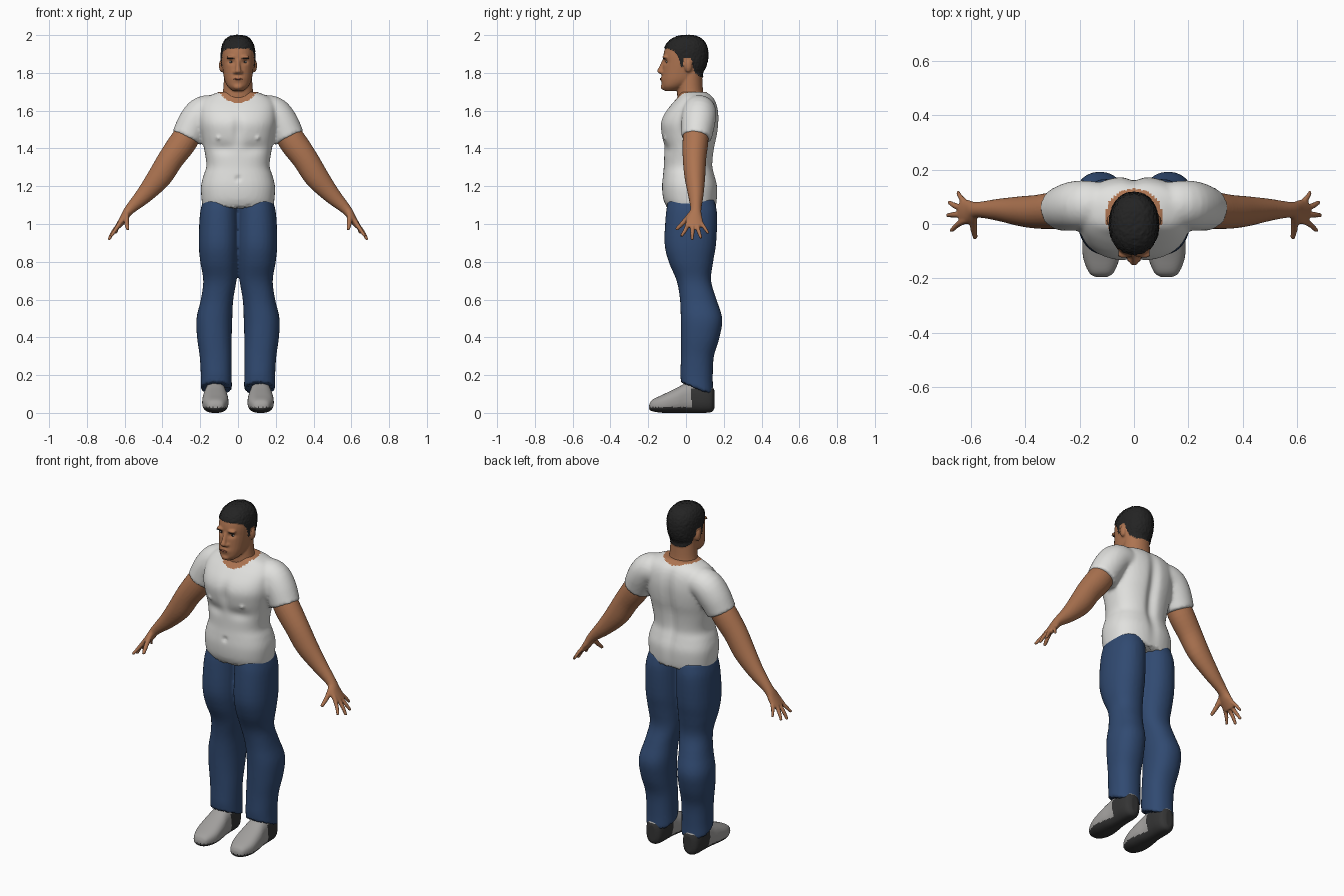
import bpy, bmesh, math, random
from mathutils import Vector, Matrix

if "Cube" in bpy.data.objects:
    bpy.data.objects.remove(bpy.data.objects["Cube"])

random.seed(4)
X, Y, Z = Vector((1, 0, 0)), Vector((0, 1, 0)), Vector((0, 0, 1))


def material(name, r, g, b):
    m = bpy.data.materials.new(name)
    m.diffuse_color = (r, g, b, 1)
    m.use_nodes = True
    m.node_tree.nodes["Principled BSDF"].inputs["Base Color"].default_value = m.diffuse_color
    return m


SKIN = material("skin", 0.42, 0.175, 0.082)
SHIRT = material("white cotton", 0.75, 0.75, 0.73)
JEANS = material("blue denim", 0.03, 0.068, 0.165)
HAIR = material("black hair", 0.017, 0.017, 0.017)
SHOE = material("grey canvas", 0.36, 0.35, 0.34)
SOLE = material("dark rubber", 0.035, 0.035, 0.035)
EYE = material("eye white", 0.55, 0.5, 0.45)
LIP = material("lip", 0.25, 0.085, 0.05)


def loft(bm, pts, side=1, axis=None, u_ref=Y, power=2.0, n=28, sub=4):
    """Skin rings (x, y, z, half width, half depth along u_ref) along a smooth path."""
    ps = [Vector(p) for p in pts]
    ps = [2 * ps[0] - ps[1]] + ps + [2 * ps[-1] - ps[-2]]
    rows = []
    for i in range(1, len(ps) - 2):
        a, b, c, d = ps[i - 1:i + 3]
        for k in range(sub):
            t = k / sub
            rows.append(0.5 * (2 * b + (c - a) * t + (2 * a - 5 * b + 4 * c - d) * t * t
                               + (3 * b - a - 3 * c + d) * t ** 3))
    rows.append(ps[-2])
    rings = []
    for i, r in enumerate(rows):
        lo, hi = rows[max(i - 1, 0)], rows[min(i + 1, len(rows) - 1)]
        t = axis or (Vector(hi[:3]) - Vector(lo[:3])).normalized()
        u = (u_ref - t * u_ref.dot(t)).normalized()
        v = u.cross(t)
        ring = []
        for k in range(n):
            c, s = math.cos(math.tau * k / n), math.sin(math.tau * k / n)
            c, s = (math.copysign(abs(q) ** (2 / power), q) for q in (c, s))
            p = Vector(r[:3]) + v * c * r[3] + u * s * r[4]
            ring.append(bm.verts.new((p.x * side, p.y, p.z)))
        rings.append(ring)
    faces = [bm.faces.new((a[k], a[(k + 1) % n], b[(k + 1) % n], b[k]))
             for a, b in zip(rings, rings[1:]) for k in range(n)]
    faces += [bm.faces.new(rings[0]), bm.faces.new(rings[-1])]
    bmesh.ops.recalc_face_normals(bm, faces=faces)


def stack(rows):
    """Rows (z, centre x, half width, front y, back y) to loft rings."""
    return [(cx, (f + b) / 2, z, rx, (b - f) / 2) for z, cx, rx, f, b in rows]


def ball(bm, centre, radii):
    m = Matrix.Translation(centre) @ Matrix.Diagonal((*radii, 1))
    bmesh.ops.create_uvsphere(bm, u_segments=16, v_segments=10, radius=1, matrix=m)


def finish(name, bm, mats, voxel=0, smooth=3, shape=None, rule=None):
    """Fuse the pieces into one skin, sculpt it, then colour faces by rule."""
    me = bpy.data.meshes.new(name)
    bm.to_mesh(me)
    bm.free()
    ob = bpy.data.objects.new(name, me)
    bpy.context.collection.objects.link(ob)
    if voxel:
        r = ob.modifiers.new("fuse", "REMESH")
        r.mode, r.voxel_size = "VOXEL", voxel
        s = ob.modifiers.new("soften", "SMOOTH")
        s.factor, s.iterations = 0.5, smooth
        dg = bpy.context.evaluated_depsgraph_get()
        ob.data = bpy.data.meshes.new_from_object(ob.evaluated_get(dg))
        ob.modifiers.clear()
        me = ob.data
    if shape:
        new = [shape(v.co.copy(), v.normal.copy()) for v in me.vertices]
        for v, co in zip(me.vertices, new):
            v.co = co
    me.materials.clear()
    for m in mats:
        me.materials.append(m)
    for p in me.polygons:
        p.use_smooth = True
        p.material_index = rule(p.center) if rule else 0
    me.update()
    return ob


def bump(a, b, w):
    return math.exp(-((a - b) / w) ** 2)


# Shirt: torso and both sleeves, with neckline skin
bm = bmesh.new()
loft(bm, stack([
    (1.085, 0, .186, -.10, .158), (1.13, 0, .193, -.12, .165), (1.2, 0, .196, -.127, .167),
    (1.26, 0, .182, -.122, .153), (1.31, 0, .167, -.117, .143), (1.4, 0, .18, -.117, .152),
    (1.47, 0, .193, -.13, .167), (1.53, 0, .203, -.135, .174), (1.58, 0, .205, -.117, .174),
    (1.63, 0, .20, -.08, .165), (1.67, 0, .17, -.045, .145), (1.70, 0, .10, -.03, .11)]),
    axis=Z, power=2.4, n=40)
for s in (1, -1):
    loft(bm, [(.10, .065, 1.6, .08, .085), (.18, .07, 1.592, .087, .09), (.228, .065, 1.54, .088, .09),
              (.272, .055, 1.455, .083, .08)], side=s)


def shirt_shape(p, n):
    if p.y > .08:
        p.y -= .022 * bump(p.x, 0, .03) * bump(p.z, 1.42, .22)
    elif p.y < -.05:
        p.y += .012 * bump(p.x, 0, .025) * bump(p.z, 1.5, .07)
        p.y += .012 * bump(p.x, 0, .012) * bump(p.z, 1.24, .012)
        p.y -= .01 * bump(abs(p.x), .105, .01) * bump(p.z, 1.455, .01)
        p.y += .01 * bump(p.z, 1.40, .03) * bump(abs(p.x), .08, .06)
    if p.z < 1.1:
        p.z += random.uniform(-.004, .006)
    return p


finish("shirt", bm, [SHIRT, SKIN], .01, 4, shirt_shape,
       lambda c: int(c.z > 1.6 and (c.x / .105) ** 2 + ((c.y - .03) / .1) ** 2 < 1))

# Jeans: two legs fused at the hips
bm = bmesh.new()
for s in (1, -1):
    loft(bm, stack([
        (1.13, .092, .092, -.095, .15), (1.05, .1, .102, -.107, .165), (.9, .102, .106, -.114, .16),
        (.8, .1, .1, -.092, .144), (.7, .096, .088, -.05, .133), (.6, .111, .086, -.032, .162),
        (.5, .125, .095, -.028, .192), (.4, .125, .092, -.027, .178), (.3, .118, .085, -.027, .148),
        (.2, .115, .082, -.03, .142), (.13, .115, .083, -.027, .145)]), side=s, axis=Z, power=2.2)


def jeans_shape(p, n):
    if p.z < .24:
        p.z -= .4 * (p.y - .055) * (.24 - p.z) / .11
    if p.z < .18:
        p.z += random.uniform(-.004, .004)
    return p


finish("jeans", bm, [JEANS], .009, 3, jeans_shape)

# Arms with hands
fingers = [
    [(.615, .015, 1.02, .013, .013), (.645, 0, .975, .011, .011), (.672, -.025, .935, .008, .008)],
    [(.62, .035, 1.01, .013, .013), (.66, .034, .96, .011, .011), (.685, .032, .915, .008, .008)],
    [(.62, .055, 1.01, .013, .013), (.655, .066, .965, .011, .011), (.68, .08, .925, .008, .008)],
    [(.61, .07, 1.02, .012, .012), (.635, .095, .985, .010, .010), (.648, .118, .95, .007, .007)],
    [(.59, .03, 1.06, .014, .014), (.59, -.012, 1.01, .013, .013), (.583, -.052, .97, .009, .009)]]
for s, side in ((1, "left"), (-1, "right")):
    bm = bmesh.new()
    loft(bm, [(.235, .055, 1.52, .065, .065), (.29, .05, 1.435, .073, .068), (.355, .045, 1.345, .068, .062),
              (.415, .047, 1.25, .064, .055), (.495, .052, 1.155, .046, .041), (.575, .052, 1.075, .027, .029),
              (.605, .045, 1.03, .021, .043), (.636, .045, .985, .015, .046)], side=s)
    for f in fingers:
        loft(bm, f, side=s, u_ref=Y if f is not fingers[4] else Z, n=12)
    finish(side + "_arm", bm, [SKIN], .0055, 2)

# Shoes: rows of (y, half width, bottom z, top z)
rows = [(-.195, .022, .018, .045), (-.178, .046, .008, .07), (-.12, .068, 0, .098), (-.05, .068, 0, .132),
        (0, .06, 0, .158), (.05, .057, 0, .168), (.1, .055, 0, .16), (.135, .045, .004, .145), (.15, .022, .02, .12)]
for s, side in ((1, "left"), (-1, "right")):
    bm = bmesh.new()
    loft(bm, [(.12, y, (a + b) / 2, rx, (b - a) / 2) for y, rx, a, b in rows],
         side=s, axis=Y, u_ref=Z, power=2.5)
    finish(side + "_shoe", bm, [SHOE, SOLE], .006, 2, None,
           lambda c: int(c.z < .03 or (c.y > .03 - .1 * (c.z - .07) and c.z < .128)))

# Head, neck, ears and nose, with the hair raised out of the scalp
bm = bmesh.new()
loft(bm, stack([
    (1.705, 0, .03, -.115, -.04), (1.728, 0, .055, -.127, .0), (1.76, 0, .071, -.129, .055),
    (1.8, 0, .079, -.126, .085), (1.85, 0, .085, -.122, .108), (1.9, 0, .087, -.119, .114),
    (1.94, 0, .082, -.107, .108), (1.97, 0, .068, -.084, .09), (1.989, 0, .045, -.05, .06),
    (1.996, 0, .015, -.015, .02)]), axis=Z, power=2.2)
loft(bm, stack([(1.6, 0, .095, -.04, .1), (1.66, 0, .09, -.046, .1), (1.71, 0, .079, -.046, .09),
                (1.8, 0, .073, -.04, .085)]), axis=Z)
loft(bm, [(0, -.112, 1.872, .011, .012), (0, -.127, 1.835, .012, .014), (0, -.136, 1.808, .017, .018),
          (0, -.126, 1.795, .017, .012)], axis=Z, n=16)
ball(bm, (0, -.119, 1.726), (.026, .015, .016))
for s in (1, -1):
    ball(bm, (.018 * s, -.125, 1.803), (.009, .013, .009))
    ball(bm, (.087 * s, .012, 1.838), (.014, .021, .035))
    ball(bm, (.036 * s, -.112, 1.884), (.026, .014, .009))

hairline = [(-.2, 1.932), (-.095, 1.93), (-.06, 1.915), (-.04, 1.885), (-.025, 1.83), (.0, 1.84),
            (.03, 1.86), (.045, 1.80), (.08, 1.778), (.2, 1.775)]


def is_hair(c):
    if abs(c.x) > .089 and c.z < 1.88 and -.015 < c.y < .04:
        return 0
    for (y0, z0), (y1, z1) in zip(hairline, hairline[1:]):
        if y0 <= c.y < y1:
            return int(c.z > z0 + (z1 - z0) * (c.y - y0) / (y1 - y0))
    return 0


def head_shape(p, n):
    if is_hair(p):
        return p + n * random.uniform(.002, .0065)
    if p.y < -.06:
        p.y += .011 * bump(abs(p.x), .036, .018) * bump(p.z, 1.858, .012)
        p.y -= .007 * bump(p.x, 0, .028) * bump(p.z, 1.768, .014)
    return p


head = finish("head", bm, [SKIN, HAIR], .0055, 3, head_shape, is_hair)
bpy.context.view_layer.update()


# Eyes, brows and mouth laid on the face surface
def on_face(name, x, z, radii, mat, lift=0.0):
    hit, loc, _, _ = head.ray_cast(Vector((x, -1, z)), Y)
    b = bmesh.new()
    ball(b, (x, (loc.y if hit else -.12) - lift, z), radii)
    finish(name, b, [mat])


for s, side in ((1, "left"), (-1, "right")):
    on_face(side + "_eye", .036 * s, 1.858, (.013, .004, .0055), EYE)
    on_face(side + "_iris", .036 * s, 1.858, (.0055, .003, .0055), HAIR, .002)
    on_face(side + "_brow", .038 * s, 1.876, (.021, .004, .0035), HAIR)
on_face("mouth", 0, 1.768, (.025, .004, .005), LIP)
